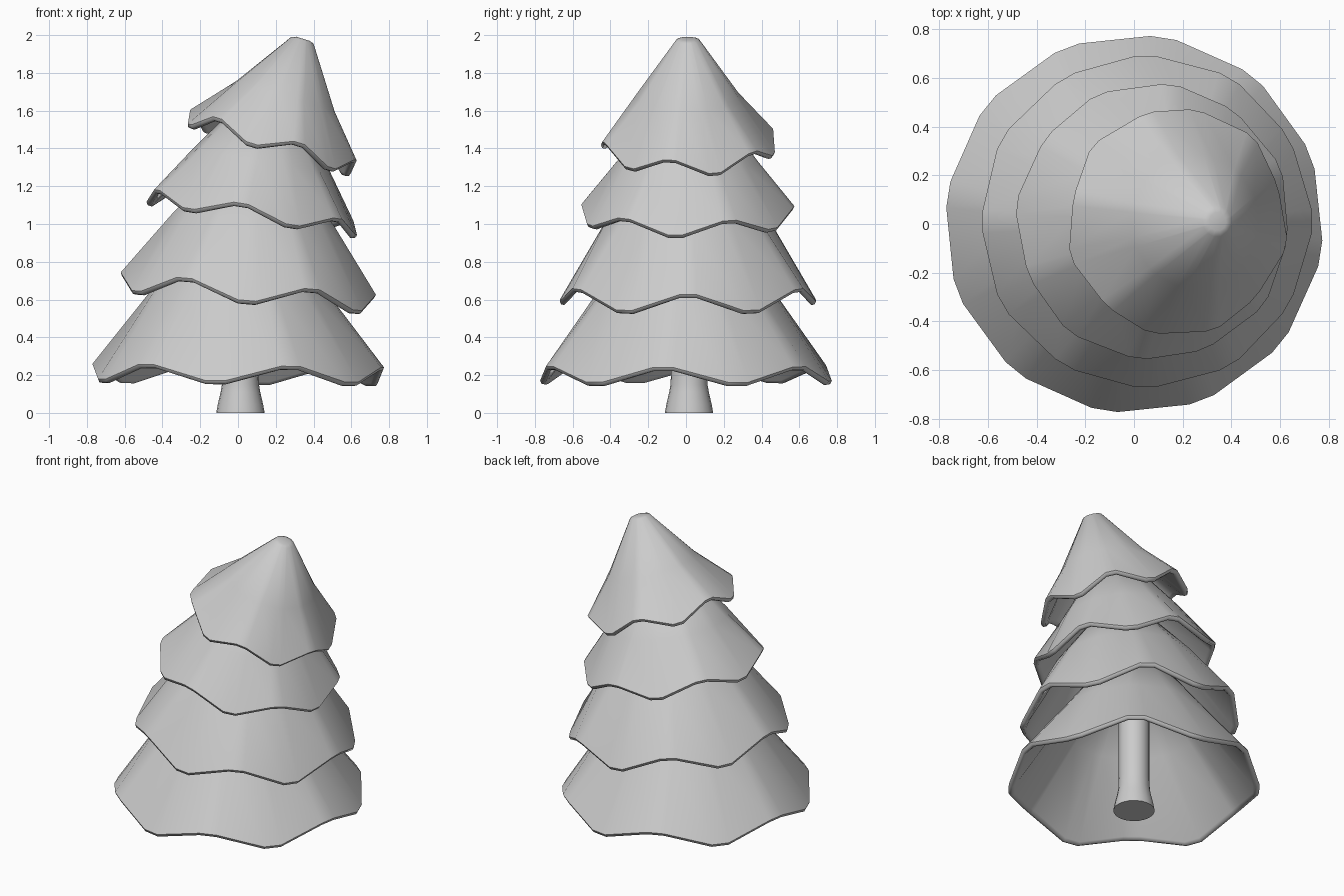
import bpy, bmesh
from math import radians, sin, cos, pi
from mathutils import Matrix

cube = bpy.data.objects.get("Cube")
if cube:
    bpy.data.objects.remove(cube)

grey = bpy.data.materials.new("plain grey")
grey.use_nodes = True
colour = (0.6, 0.6, 0.6, 1)
grey.diffuse_color = colour
grey.node_tree.nodes["Principled BSDF"].inputs["Base Color"].default_value = colour


def loft(name, rings, matrix, smooth_angle):
    """Skin a list of point rings, cap both ends and smooth the result."""
    bm = bmesh.new()
    loops = [[bm.verts.new(p) for p in ring] for ring in rings]
    n = len(loops[0])
    for a, b in zip(loops, loops[1:]):
        for i in range(n):
            j = (i + 1) % n
            bm.faces.new((a[i], a[j], b[j], b[i]))
    bm.faces.new(loops[0])
    bm.faces.new(loops[-1])
    bmesh.ops.recalc_face_normals(bm, faces=bm.faces)
    mesh = bpy.data.meshes.new(name)
    bm.to_mesh(mesh)
    bm.free()
    mesh.materials.append(grey)
    obj = bpy.data.objects.new(name, mesh)
    obj.matrix_world = matrix
    bpy.context.collection.objects.link(obj)
    bpy.ops.object.select_all(action='DESELECT')
    obj.select_set(True)
    bpy.context.view_layer.objects.active = obj
    bpy.ops.object.shade_smooth_by_angle(angle=radians(smooth_angle))
    return obj


def tier_ring(r, z, wave, turn):
    """Twelve softened corners, alternately drooping and raised by wave."""
    points = []
    for corner in range(12):
        for side in (-4, 4):
            a = radians(turn + 30 * corner + side)
            points.append((r * cos(a), r * sin(a), z + wave * (corner % 2)))
    return points


def make_tier(name, centre, tilt, turn, hem, mid, top, wave):
    """Hollow cone shell with a rounded wavy hem; mid and top are (r, z)."""
    wall = 0.04
    profile = [
        (top[0] * 0.6, top[1] + 0.008, 0),
        (top[0], top[1], 0),
        (mid[0], mid[1], 0),
        (hem, 0.02, wave),
        (hem - 0.008, 0.003, wave),
        (hem - 0.025, 0, wave),
        (hem - wall, 0.015, wave),
        (mid[0] - wall, mid[1] - 0.02, 0),
        (max(top[0] - wall, 0.01), top[1] - wall, 0),
    ]
    rings = [tier_ring(r, z, w, turn) for r, z, w in profile]
    place = Matrix.Translation(centre) @ Matrix.Rotation(radians(tilt), 4, 'Y')
    return loft(name, rings, place, 55)


# Foliage tiers, leaning further sideways towards the tip
make_tier("bottom_tier", (0, 0, 0.15), 0.7, 21, 0.775, (0.47, 0.49), (0.2, 0.85), 0.08)
make_tier("lower_middle_tier", (0.045, 0.01, 0.575), 5, 30, 0.68, (0.43, 0.45), (0.2, 0.72), 0.09)
make_tier("upper_middle_tier", (0.07, 0.01, 1.01), 9, 53, 0.565, (0.37, 0.33), (0.17, 0.6), 0.07)
make_tier("top_tier", (0.16, 0.01, 1.38), 17, 18, 0.465, (0.275, 0.31), (0.062, 0.62), 0.075)

# Trunk with a flared foot
trunk_profile = [(0.128, 0), (0.12, 0.045), (0.105, 0.11), (0.098, 0.15), (0.095, 0.22), (0.095, 0.9)]
trunk_rings = [[(r * cos(i * pi / 10), r * sin(i * pi / 10), z) for i in range(20)]
               for r, z in trunk_profile]
loft("trunk", trunk_rings, Matrix.Translation((0.013, 0.016, 0)), 50)
